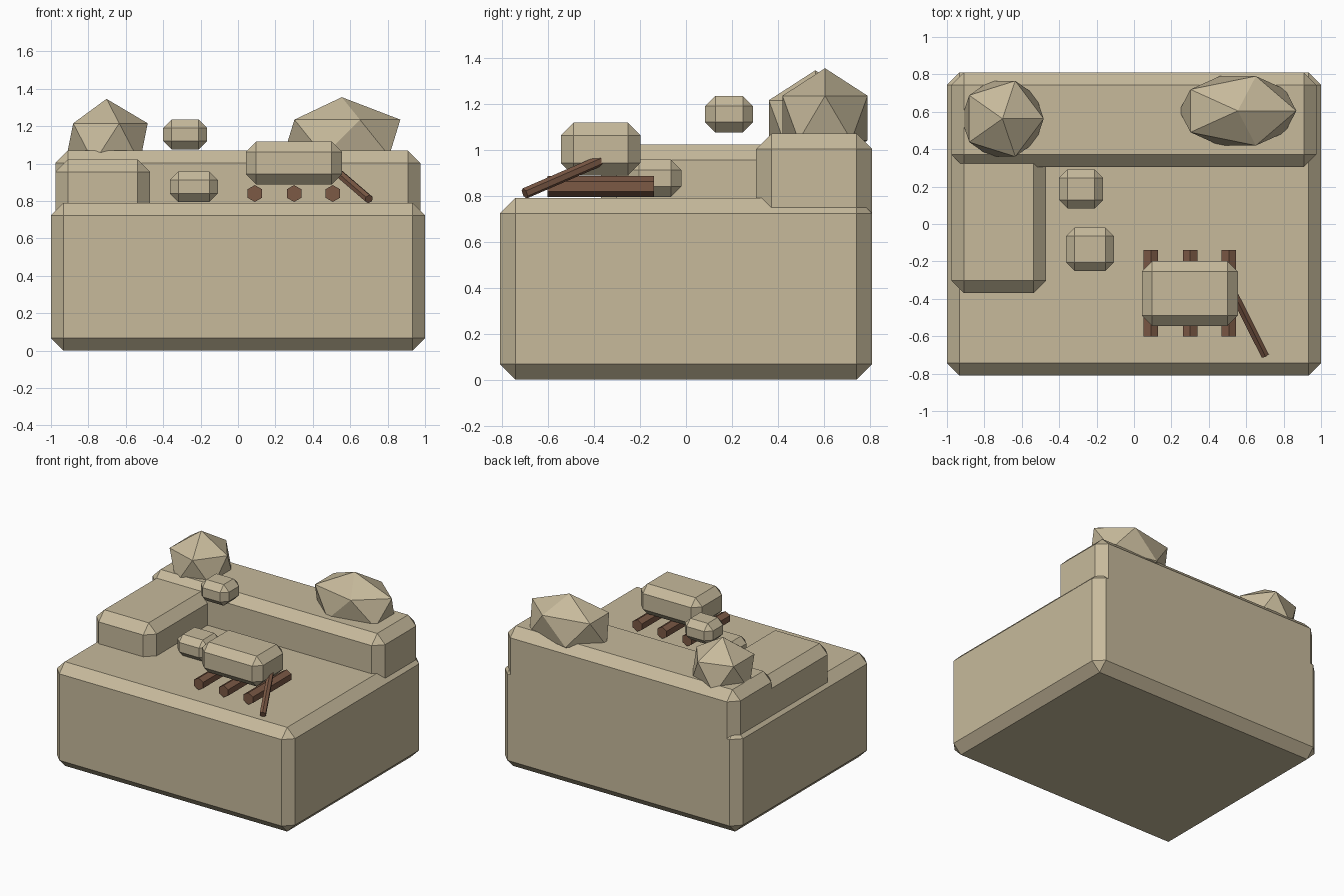
import bpy
import bmesh
from mathutils import Vector, Matrix

if "Cube" in bpy.data.objects:
    bpy.data.objects.remove(bpy.data.objects["Cube"], do_unlink=True)


def material(name, rgb):
    m = bpy.data.materials.new(name)
    m.use_nodes = True
    m.diffuse_color = (*rgb, 1)
    m.node_tree.nodes["Principled BSDF"].inputs["Base Color"].default_value = (*rgb, 1)
    return m


sandstone = material("sandstone", (0.57, 0.49, 0.33))
wood = material("brown_wood", (0.20, 0.10, 0.06))


def finish(name, bm, mat):
    mesh = bpy.data.meshes.new(name)
    bm.to_mesh(mesh)
    bm.free()
    mesh.materials.append(mat)
    obj = bpy.data.objects.new(name, mesh)
    bpy.context.collection.objects.link(obj)
    return obj


def block(name, low, high, bevel):
    """Chamfered box between two corners."""
    low, high = Vector(low), Vector(high)
    bm = bmesh.new()
    bmesh.ops.create_cube(bm, size=1)
    bmesh.ops.scale(bm, vec=high - low, verts=bm.verts)
    obj = finish(name, bm, sandstone)
    obj.location = (low + high) / 2
    mod = obj.modifiers.new("chamfer", "BEVEL")
    mod.width = bevel
    mod.segments = 1
    mod.limit_method = "NONE"


def stick(name, start, end, radius):
    """Hexagonal bar between two points."""
    start, end = Vector(start), Vector(end)
    axis = (end - start).normalized()
    side = axis.cross(Vector((0, 0, 1))).normalized()
    up = side.cross(axis)
    bm = bmesh.new()
    bmesh.ops.create_cone(bm, cap_ends=True, segments=6, radius1=radius,
                          radius2=radius, depth=(end - start).length)
    # a corner of the hexagon points upwards
    frame = Matrix((side, up, axis)).transposed().to_4x4()
    bmesh.ops.transform(bm, matrix=frame, verts=bm.verts)
    finish(name, bm, wood).location = (start + end) / 2


def rock(name, centre, radii):
    """Faceted boulder."""
    bm = bmesh.new()
    bmesh.ops.create_icosphere(bm, subdivisions=1, radius=1)
    bmesh.ops.scale(bm, vec=radii, verts=bm.verts)
    finish(name, bm, sandstone).location = centre


# Ground and raised ledges
block("ground_block", (-1, -0.81, 0), (1, 0.81, 0.79), 0.067)
block("back_ledge", (-0.977, 0.305, 0.55), (0.975, 0.81, 1.07), 0.067)
block("right_ledge", (-0.977, -0.37, 0.55), (-0.47, 0.5, 1.022), 0.067)

# Smaller stones
block("large_stone", (0.042, -0.545, 0.888), (0.555, -0.198, 1.118), 0.055)
block("upper_stone", (-0.4, 0.083, 1.075), (-0.165, 0.292, 1.235), 0.045)
block("lower_stone", (-0.364, -0.25, 0.795), (-0.108, -0.02, 0.957), 0.045)

# Boulders on the back ledge
rock("right_boulder", (-0.703, 0.563, 1.11), (0.246, 0.238, 0.236))
rock("left_boulder", (0.555, 0.605, 1.138), (0.35, 0.218, 0.217))

# Rollers under the large stone and the lever leaning on it
for i, x in enumerate((0.09, 0.3, 0.507)):
    stick(f"roller_{i + 1}", (x, -0.602, 0.84), (x, -0.14, 0.84), 0.045)
stick("lever", (0.7, -0.702, 0.81), (0.535, -0.375, 0.952), 0.024)
